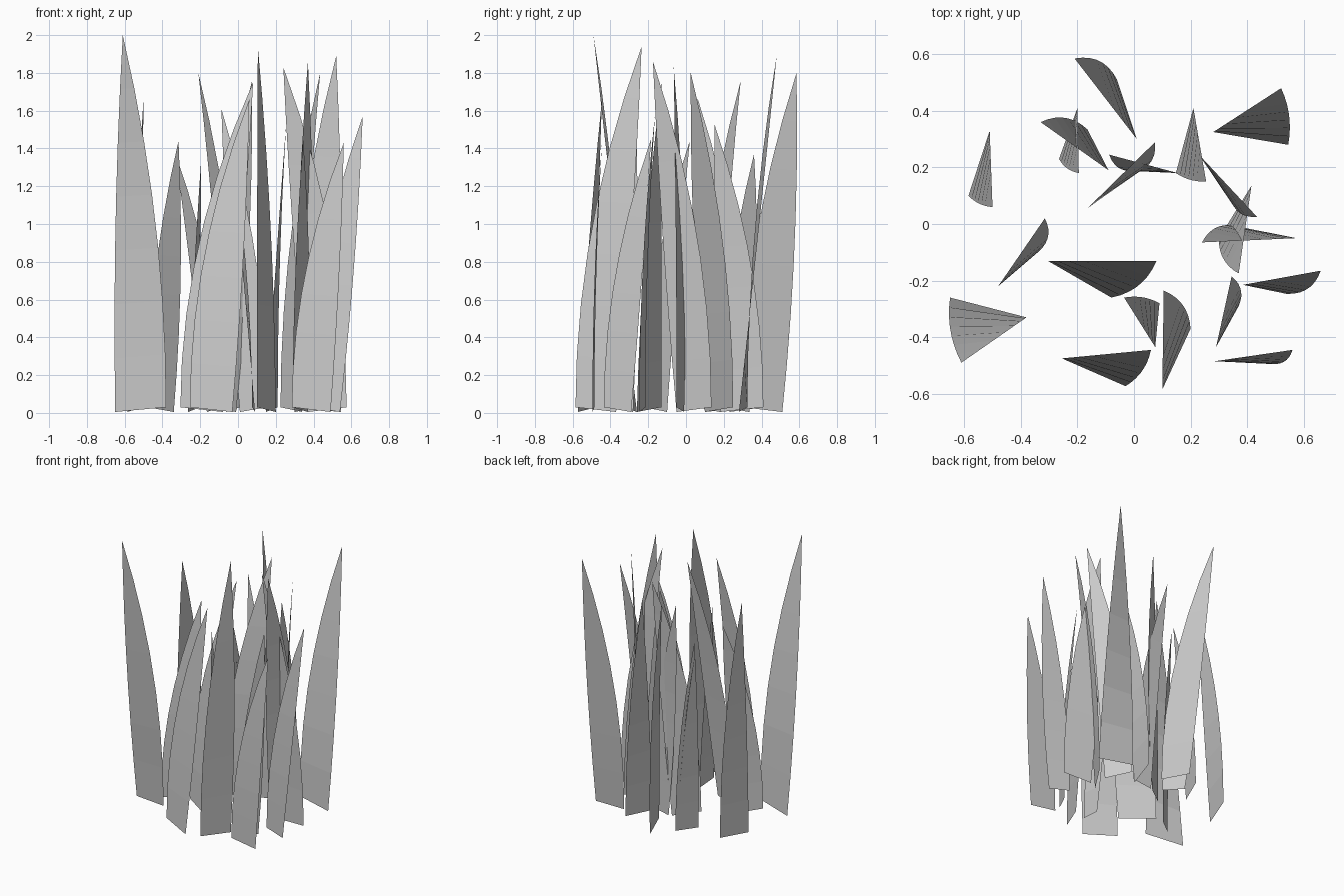
import bpy, bmesh
from mathutils import Vector

# Each blade: straight-edge root, curved-edge root, tip (all in plan), height
BLADES = [
    ((-.38, -.33), (-.65, -.26), (-.61, -.49), 2.00),
    ((-.51, .33), (-.585, .10), (-.50, .06), 1.67),
    ((-.48, -.22), (-.34, -.10), (-.315, .02), 1.44),
    ((.01, .30), (-.06, .51), (-.21, .585), 1.80),
    ((.28, .325), (.545, .28), (.52, .48), 1.89),
    ((-.09, .19), (-.165, .335), (-.33, .36), 1.37),
    ((-.20, .41), (-.265, .23), (-.195, .18), 1.34),
    ((-.165, .055), (-.01, .18), (.075, .29), 1.76),
    ((.155, .18), (.01, .19), (-.088, .245), 1.61),
    ((.21, .41), (.148, .18), (.255, .15), 1.53),
    ((-.305, -.13), (-.08, -.26), (.08, -.13), 1.75),
    ((.575, -.05), (.37, -.01), (.24, -.065), 1.83),
    ((.415, .135), (.30, -.05), (.37, -.175), 1.86),
    ((.225, .25), (.34, .10), (.435, .025), 1.80),
    ((.385, -.215), (.54, -.247), (.66, -.165), 1.57),
    ((.29, -.435), (.37, -.29), (.345, -.185), 1.45),
    ((.285, -.485), (.49, -.495), (.56, -.445), 1.43),
    ((-.255, -.475), (-.03, -.573), (.06, -.445), 1.66),
    ((.075, -.435), (.09, -.28), (-.035, -.26), 1.40),
    ((.10, -.585), (.20, -.37), (.105, -.235), 1.94),
]
RINGS = 7


def grass_blade(index, a, b, tip, height):
    """A single bent sheet narrowing to a point."""
    a, b, tip = Vector(a), Vector(b), Vector(tip)
    chord = tip - b
    # The second edge bows outward, away from the straight edge
    out = Vector((chord.y, -chord.x)).normalized()
    if out.dot(b - a) < 0:
        out = -out
    turn = max(0, (b - a).normalized().dot(chord.normalized()))
    control = (b + tip) / 2 + out * chord.length * 2 * (.08 + .15 * turn)

    bm = bmesh.new()
    rows = []
    for i in range(RINGS):
        t = i / RINGS
        pa = a + (tip - a) * t * t
        pb = b * (1 - t) ** 2 + control * 2 * t * (1 - t) + tip * t * t
        rows.append((bm.verts.new((*pa, .03 + (height - .03) * t)),
                     bm.verts.new((*pb, .005 + (height - .005) * t))))
    for (p, q), (r, s) in zip(rows, rows[1:]):
        bm.faces.new((p, q, s, r))
    bm.faces.new((*rows[-1], bm.verts.new((*tip, height))))

    mesh = bpy.data.meshes.new("grass_blade")
    bm.to_mesh(mesh)
    bm.free()
    obj = bpy.data.objects.new(f"grass_blade_{index:02d}", mesh)
    bpy.context.collection.objects.link(obj)


# The whole tuft
for n, blade in enumerate(BLADES, 1):
    grass_blade(n, *blade)
